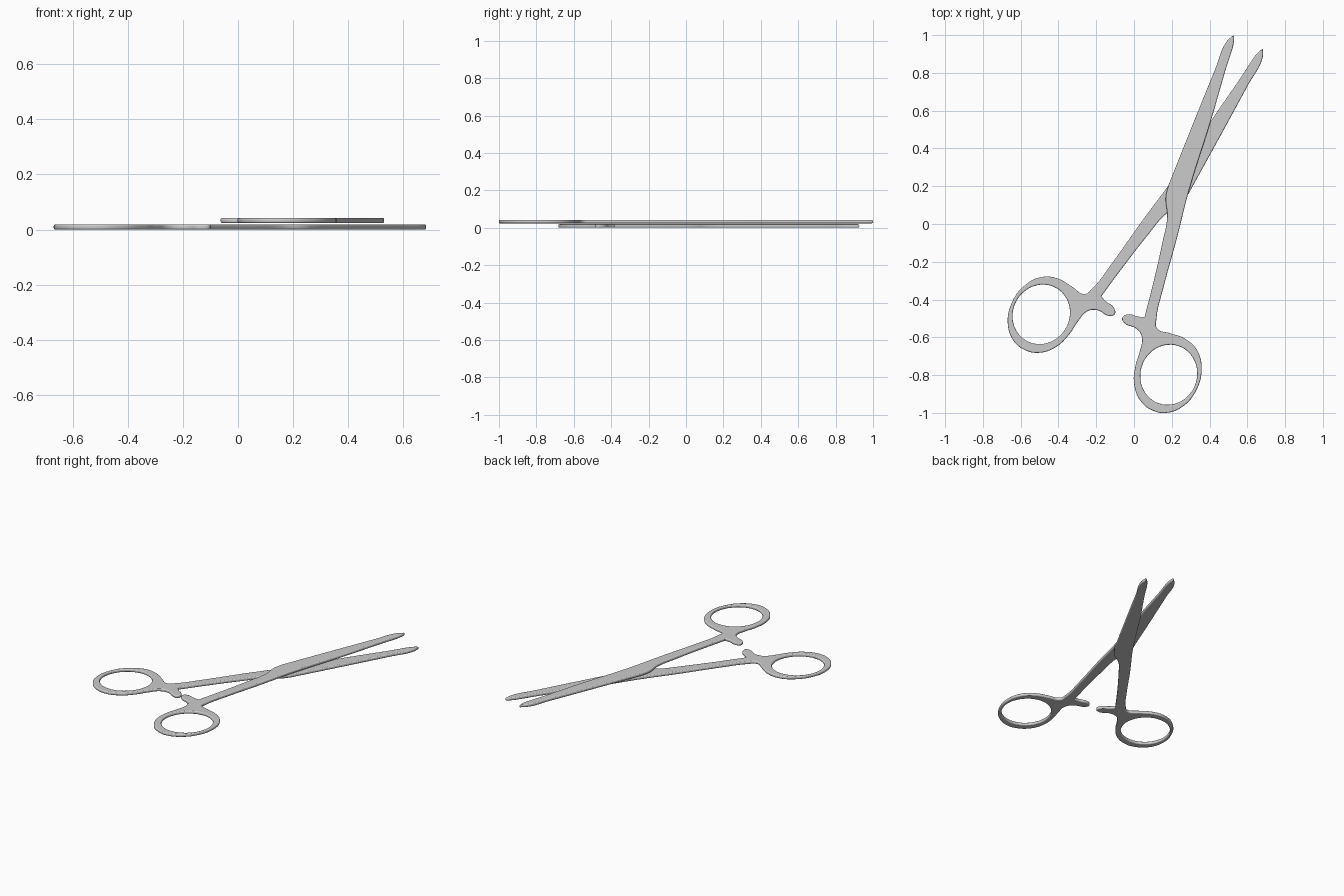
import bpy, math
from mathutils import Vector

if "Cube" in bpy.data.objects:
    bpy.data.objects.remove(bpy.data.objects["Cube"])

THICK, BEV = 0.019, 0.006

# Outline of one clamp half: jaw, box joint, shank, ratchet arm, finger ring
OUTLINE = [(.527, 1.0), (.49, .966), (.43, .82), (.30, .50), (.182, .205), (.168, .14),
           (.176, .04), (.15, -.10), (.10, -.32), (.056, -.492),
           (.02, -.49), (-.03, -.478), (-.062, -.497), (-.05, -.525), (.015, -.556),
           (.042, -.60), (.032, -.67), (.008, -.75), (.001, -.85), (.037, -.94),
           (.10, -.988), (.17, -1.0), (.26, -.965), (.33, -.88), (.358, -.77),
           (.335, -.67), (.27, -.607), (.19, -.578), (.122, -.553), (.119, -.50),
           (.155, -.34), (.226, -.08), (.292, .18), (.408, .55), (.48, .80), (.53, .975)]
SHARP = {4, 9, 0}          # corner points with straight handles


def hole_points(n=16):
    # slightly tilted oval finger opening
    c, t = Vector((.184, -.798)), math.radians(-20)
    pts = []
    for i in range(n):
        a = 2 * math.pi * i / n
        x, y = .149 * math.cos(a), .160 * math.sin(a)
        pts.append((c.x + x * math.cos(t) - y * math.sin(t),
                    c.y + x * math.sin(t) + y * math.cos(t)))
    return pts


def reflect(p):
    # mirror across the clamp's closing axis
    o = Vector((-.157, -.6455))
    d = Vector((143.25, 302.5)).normalized()
    v = Vector(p) - o
    return o + 2 * v.dot(d) * d - v


def add_spline(curve, pts, sharp=()):
    s = curve.splines.new('BEZIER')
    s.bezier_points.add(len(pts) - 1)
    for i, (b, p) in enumerate(zip(s.bezier_points, pts)):
        b.co = (p[0], p[1], 0)
        b.handle_left_type = b.handle_right_type = 'VECTOR' if i in sharp else 'AUTO'
    s.use_cyclic_u = True
    s.resolution_u = 6


def clamp_half(name, z, fn):
    cu = bpy.data.curves.new(name, 'CURVE')
    cu.dimensions = '2D'
    cu.fill_mode = 'BOTH'
    cu.extrude = THICK / 2 - BEV
    cu.bevel_depth = BEV
    cu.bevel_resolution = 2
    cu.offset = -BEV
    add_spline(cu, [fn(p) for p in OUTLINE], SHARP)
    add_spline(cu, [fn(p) for p in hole_points()])
    ob = bpy.data.objects.new(name, cu)
    bpy.context.collection.objects.link(ob)
    ob.location.z = z
    bpy.ops.object.select_all(action='DESELECT')
    ob.select_set(True)
    bpy.context.view_layer.objects.active = ob
    bpy.ops.object.convert(target='MESH')
    bpy.ops.object.shade_smooth_by_angle(angle=math.radians(35))


# Two mirrored halves stacked one over the other
clamp_half("upper_clamp_half", .033, lambda p: p)
clamp_half("lower_clamp_half", THICK / 2, reflect)
